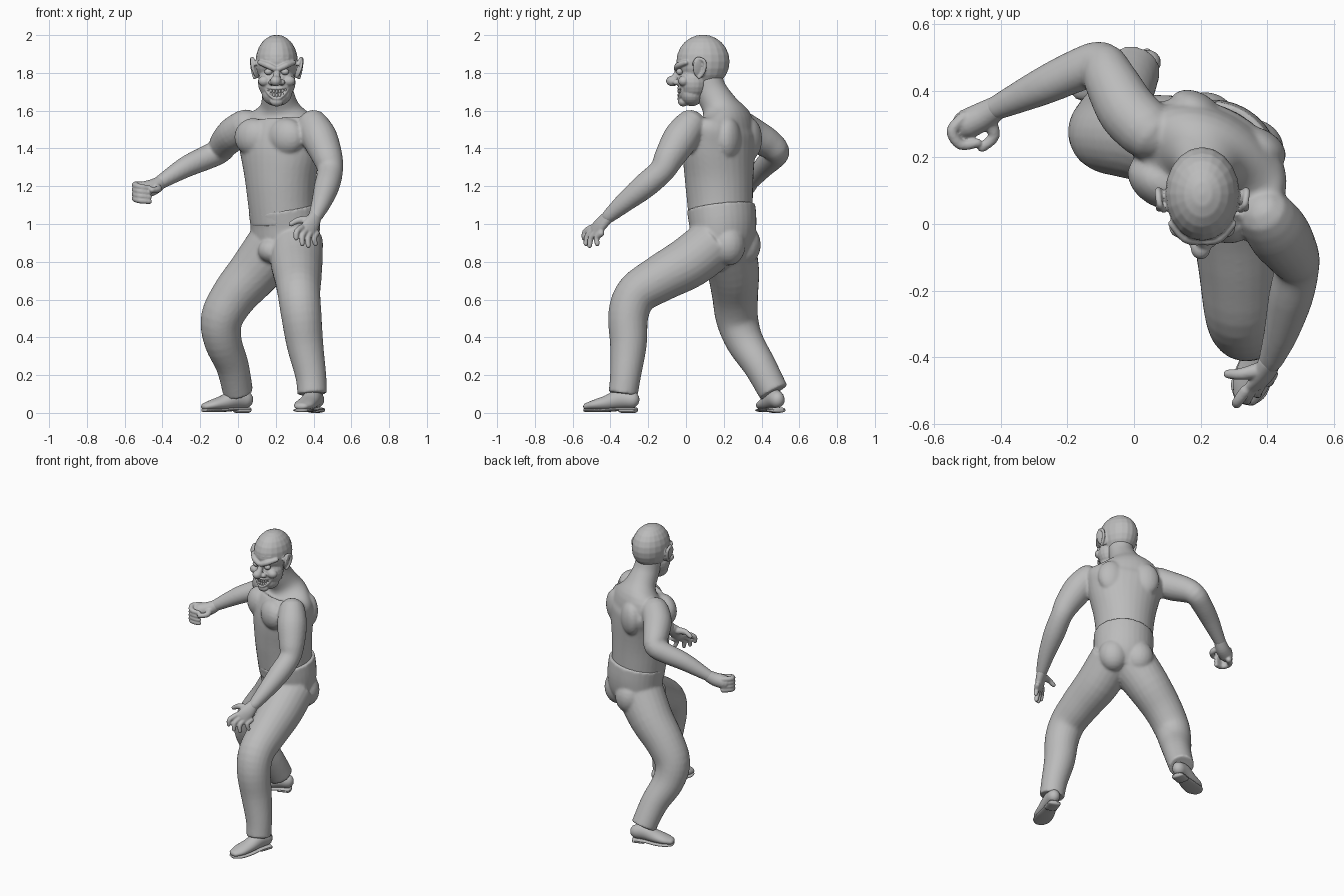
import bpy, bmesh, math
from mathutils import Vector, Matrix, Euler

if "Cube" in bpy.data.objects:
    bpy.data.objects.remove(bpy.data.objects["Cube"], do_unlink=True)

grey = bpy.data.materials.new("plain_grey")
grey.use_nodes = True
grey.diffuse_color = (0.5, 0.5, 0.5, 1)
for node in grey.node_tree.nodes:
    if node.type == "BSDF_PRINCIPLED":
        node.inputs["Base Color"].default_value = (0.5, 0.5, 0.5, 1)
        node.inputs["Roughness"].default_value = 0.7

# Body axes: the trunk is twisted towards its right
TWIST = -math.pi / 6
SIDE = Vector((math.cos(TWIST), math.sin(TWIST), 0))
FRONT = Vector((math.sin(TWIST), -math.cos(TWIST), 0))


def tube(bm, pts, side=(1, 0, 0), rounded=True, n=20, steps=4):
    """Smooth loft through (x, y, z, radius[, second radius]) points."""
    keys = [Vector(p if len(p) == 5 else (*p, p[3])) for p in pts]
    last = len(keys) - 1
    path = []
    for i in range(last):
        p0, p1, p2, p3 = keys[max(i - 1, 0)], keys[i], keys[i + 1], keys[min(i + 2, last)]
        for s in range(steps):
            t = s / steps
            path.append(0.5 * (p1 * 2 + (p2 - p0) * t + (p0 * 2 - p1 * 5 + p2 * 4 - p3) * t * t
                               + (p1 * 3 - p0 - p2 * 3 + p3) * t ** 3))
    path.append(keys[-1])
    pos = [Vector(p[:3]) for p in path]
    rings = []
    for i, p in enumerate(path):
        tan = (pos[min(i + 1, len(pos) - 1)] - pos[max(i - 1, 0)]).normalized()
        rings.append((pos[i], tan, p[3], p[4]))
    if rounded:
        for end, sign in ((0, -1), (-1, 1)):
            c, tan, a, b = rings[end]
            for k in (0.5, 0.85, 0.98):
                f = math.sqrt(1 - k * k)
                ring = (c + tan * sign * k * min(a, b), tan, a * f, b * f)
                rings.insert(0, ring) if end == 0 else rings.append(ring)
    loops = []
    for c, tan, a, b in rings:
        u = Vector(side)
        u = (u - tan * u.dot(tan)).normalized()
        v = tan.cross(u)
        angles = [2 * math.pi * j / n for j in range(n)]
        loops.append([bm.verts.new(c + u * a * math.cos(w) + v * b * math.sin(w)) for w in angles])
    for r0, r1 in zip(loops, loops[1:]):
        for j in range(n):
            bm.faces.new((r0[j], r0[(j + 1) % n], r1[(j + 1) % n], r1[j]))
    bm.faces.new(loops[0][::-1])
    bm.faces.new(loops[-1])


def ball(bm, loc, size, rot=(0, 0, 0)):
    m = Matrix.LocRotScale(Vector(loc), Euler(rot), Vector(size))
    bmesh.ops.create_uvsphere(bm, u_segments=20, v_segments=12, radius=1, matrix=m)


def trunk_ball(bm, centre, across, ahead, z, size):
    c = Vector((*centre, z)) + SIDE * across + FRONT * ahead
    ball(bm, c, size, (0, 0, TWIST))


def finish(bm, name, voxel=0, smooth=3):
    """Turn the parts into an object, optionally fused into one skin."""
    bmesh.ops.recalc_face_normals(bm, faces=bm.faces)
    for f in bm.faces:
        f.smooth = True
    mesh = bpy.data.meshes.new(name)
    bm.to_mesh(mesh)
    bm.free()
    mesh.materials.append(grey)
    ob = bpy.data.objects.new(name, mesh)
    bpy.context.collection.objects.link(ob)
    if voxel:
        mod = ob.modifiers.new("fuse", "REMESH")
        mod.mode = "VOXEL"
        mod.voxel_size = voxel
        mod.use_smooth_shade = True
        mod = ob.modifiers.new("soften", "SMOOTH")
        mod.factor = 0.5
        mod.iterations = smooth
    return ob


# Trunk, neck and arms
bm = bmesh.new()
tube(bm, [(.24, .185, 1.0, .175, .165), (.23, .18, 1.12, .18, .172), (.225, .175, 1.25, .195, .178),
          (.225, .175, 1.4, .23, .18), (.225, .19, 1.5, .25, .165), (.225, .2, 1.56, .2, .13),
          (.22, .18, 1.62, .11, .095), (.21, .135, 1.7, .083, .085), (.205, .11, 1.78, .08, .08)],
     SIDE, rounded=False, n=32)
for s in (-1, 1):
    trunk_ball(bm, (.225, .175), s * .1, .115, 1.46, (.108, .075, .1))    # chest muscle
    trunk_ball(bm, (.225, .185), s * .11, -.115, 1.45, (.085, .055, .11))  # shoulder blade
left_arm = [(.4, .02, 1.52, .085), (.435, -.03, 1.45, .094), (.475, -.09, 1.35, .08),
            (.488, -.13, 1.28, .068), (.47, -.22, 1.2, .067), (.44, -.33, 1.11, .052),
            (.41, -.41, 1.04, .037)]
right_arm = [(.04, .28, 1.52, .088), (-.02, .34, 1.48, .09), (-.07, .43, 1.43, .08),
             (-.1, .48, 1.385, .068), (-.17, .46, 1.35, .064), (-.28, .41, 1.3, .056),
             (-.42, .345, 1.215, .036)]
tube(bm, left_arm)
tube(bm, right_arm, (0, 0, 1))
finish(bm, "torso_and_arms", .009, 5)

# Open left hand
bm = bmesh.new()
across = Vector((.08, .05, -.03))
tube(bm, [(.408, -.41, 1.04, .036, .032), (.39, -.45, 1.0, .045, .027), (.37, -.478, .965, .05, .022)], across)
tips = [(.308, -.54, .925), (.34, -.53, .895), (.372, -.51, .885), (.41, -.47, .895)]
for i, tip in enumerate(tips):
    base = Vector((.335, -.5, .98)) + across * i / 3
    mid = base.lerp(Vector(tip), .55) + Vector((-.01, -.012, .008))
    tube(bm, [(*base, .018), (*mid, .016), (*tip, .013)], n=12)
tube(bm, [(.37, -.44, 1.02, .024), (.32, -.45, 1.02, .018), (.282, -.45, 1.0, .014)], (0, 0, 1), n=12)
finish(bm, "left_hand", .005)

# Closed right hand
bm = bmesh.new()
tube(bm, [(-.41, .35, 1.22, .036), (-.45, .325, 1.195, .043), (-.5, .3, 1.18, .045)], (0, 0, 1))
for i in range(4):
    z = 1.207 - .024 * i
    tube(bm, [(-.51, .32, z, .018), (-.545, .28, z, .018), (-.52, .238, z - .01, .016),
              (-.47, .243, z - .016, .014)], (0, 0, 1), n=12)
tube(bm, [(-.44, .32, 1.2, .024), (-.42, .265, 1.185, .018), (-.455, .23, 1.18, .015)], (0, 0, 1), n=12)
finish(bm, "right_fist", .005)

# Trousers
bm = bmesh.new()
tube(bm, [(.24, .2, .82, .14, .12), (.248, .195, .9, .18, .16), (.25, .195, 1.0, .188, .175),
          (.24, .186, 1.09, .188, .18)], SIDE, rounded=False, n=32)
for s in (-1, 1):
    trunk_ball(bm, (.25, .2), s * .08, -.075, .89, (.095, .09, .11))
trunk_ball(bm, (.24, .2), 0, .13, .86, (.07, .07, .065))
tube(bm, [(.31, .16, .91, .14), (.31, .02, .8, .138), (.318, -.14, .71, .124), (.323, -.26, .63, .113),
          (.335, -.305, .52, .107), (.355, -.305, .36, .097), (.385, -.32, .2, .082), (.393, -.333, .1, .078)],
     rounded=False, n=24)
tube(bm, [(.19, .22, .88, .15), (.09, .25, .75, .138), (-.02, .26, .62, .122), (-.085, .27, .5, .112),
          (-.08, .31, .38, .1), (-.03, .39, .25, .087), (.0, .465, .11, .08)], rounded=False, n=24)
finish(bm, "trousers", .009, 4)


# Shoes
def shoe(name, heel, toe):
    h, t = Vector((*heel, 0)), Vector((*toe, 0))
    d = t - h
    wide = (-d.y, d.x, 0)

    def run(bm, rows):
        tube(bm, [(*(h + d * f + Vector((0, 0, z))), a, b) for f, z, a, b in rows], wide)

    bm = bmesh.new()
    run(bm, [(.08, .07, .04, .045), (.3, .075, .047, .052), (.55, .055, .052, .04),
             (.8, .042, .054, .028), (.95, .034, .038, .02)])
    finish(bm, name)
    bm = bmesh.new()
    run(bm, [(.02, .02, .04, .01), (.3, .02, .043, .01), (.6, .014, .055, .01),
             (.85, .014, .056, .01), (.98, .014, .034, .01)])
    run(bm, [(.03, .013, .042, .013), (.28, .013, .042, .013)])
    finish(bm, name + "_sole")


shoe("left_shoe", (.425, -.265), (.33, -.535))
shoe("right_shoe", (.06, .49), (-.185, .405))

# Head with heavy brow, bulbous nose and ears
HX = .205
bm = bmesh.new()
ball(bm, (HX, .09, 1.86), (.112, .141, .142))
ball(bm, (HX, .04, 1.75), (.1, .085, .1))
ball(bm, (HX, .03, 1.69), (.08, .066, .066))
ball(bm, (HX, -.015, 1.648), (.036, .028, .026))      # chin
ball(bm, (HX - .005, -.072, 1.757), (.03, .034, .028))  # nose tip
tube(bm, [(HX, -.03, 1.83, .016), (HX, -.05, 1.79, .018), (HX, -.065, 1.765, .022)], n=12)
for s in (-1, 1):
    ball(bm, (HX + s * .027, -.05, 1.75), (.017, .02, .016))
    ball(bm, (HX + s * .065, -.012, 1.757), (.034, .03, .028))
    tube(bm, [(HX + s * .012, -.05, 1.822, .015), (HX + s * .05, -.04, 1.84, .017),
              (HX + s * .09, .0, 1.855, .013)], (0, 0, 1), n=12)
    ball(bm, (HX + s * .118, .07, 1.825), (.012, .036, .056), (.2, s * .25, s * .35))
    tube(bm, [(HX + s * .118, .07, 1.775, .009), (HX + s * .126, .095, 1.81, .01),
              (HX + s * .133, .098, 1.86, .01), (HX + s * .128, .06, 1.875, .01),
              (HX + s * .115, .04, 1.845, .008)], n=10)
for z in (1.875, 1.9):                                  # brow wrinkles
    tube(bm, [(HX + x, -.043 + 6 * x * x + (z - 1.875) * .35, z, .006) for x in (-.06, -.03, 0, .03, .06)],
         (0, 0, 1), n=10)


def mouth_y(x):
    return -.038 + .032 * (x / .065) ** 2


for dip in (.015, .068):                                # lips
    tube(bm, [(HX + x, mouth_y(x), 1.732 - dip * (1 - (x / .068) ** 2), .009)
              for x in (-.068, -.045, -.02, 0, .02, .045, .068)], (0, 0, 1), n=10)
finish(bm, "head", .0045, 2)

# Eyes and teeth
bm = bmesh.new()
for s in (-1, 1):
    ball(bm, (HX + s * .044, -.034, 1.806), (.021, .018, .017))
finish(bm, "eyes")
bm = bmesh.new()
for row, half in ((1.703, 3), (1.681, 2)):
    for i in range(-half, half + 1):
        x = i * .015
        ball(bm, (HX + x, mouth_y(x) + .001, row + 4 * x * x), (.007, .008, .012))
finish(bm, "teeth")
